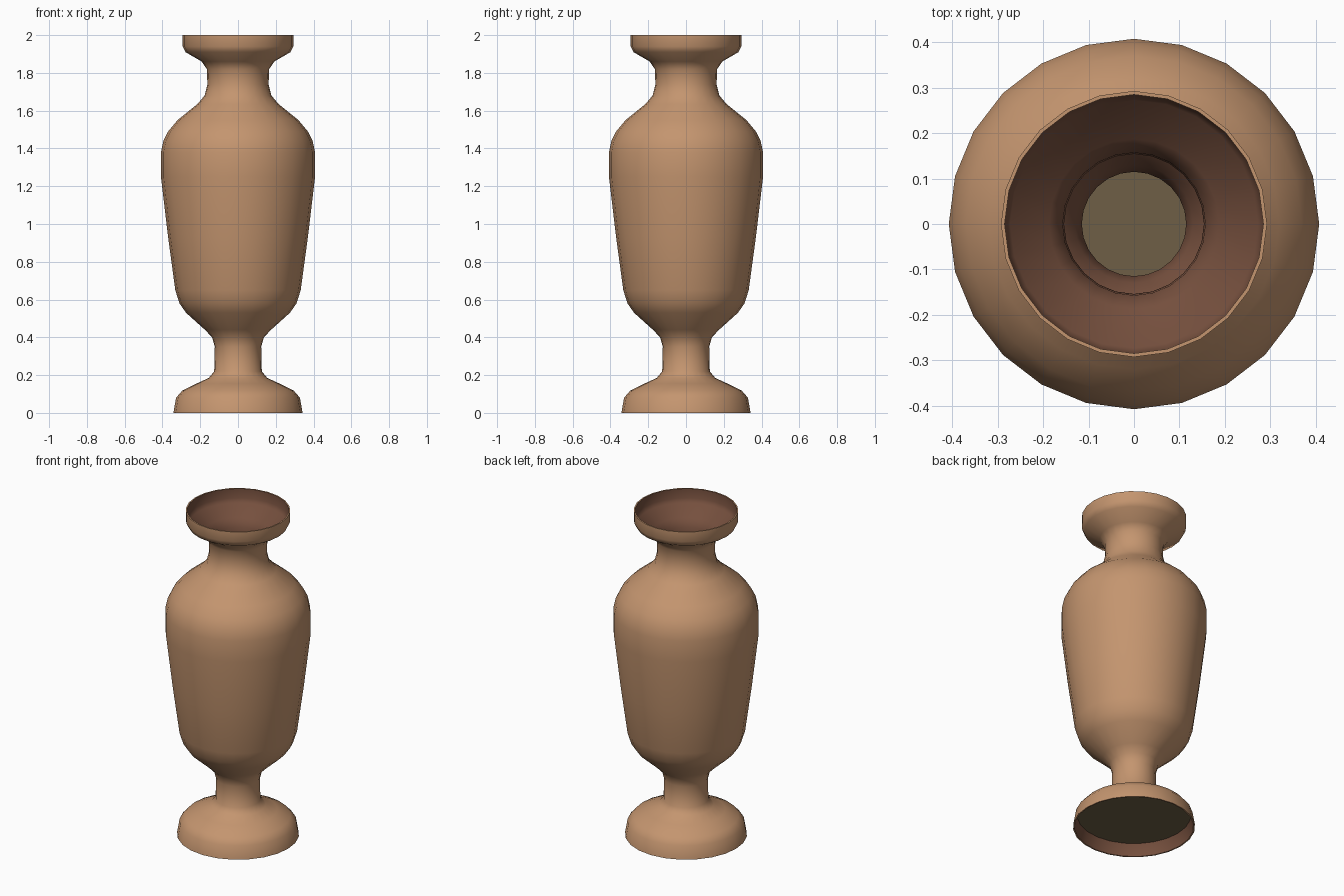
import bpy, bmesh, math
from mathutils import Vector

if "Cube" in bpy.data.objects:
    bpy.data.objects.remove(bpy.data.objects["Cube"])

SIDES = 24
WALL = 0.008


def material(name, srgb):
    lin = [((c / 255 + 0.055) / 1.055) ** 2.4 for c in srgb]
    m = bpy.data.materials.new(name)
    m.diffuse_color = (*lin, 1)
    m.use_nodes = True
    m.node_tree.nodes["Principled BSDF"].inputs["Base Color"].default_value = m.diffuse_color
    return m


clay = material("tan clay", (196, 149, 111))
lining = material("red brown lining", (118, 80, 62))
olive = material("olive floor", (110, 95, 70))


def lathe(name, profile, mats, inner_from=None, closed=False):
    """Spin (radius, z) points round z; segments from inner_from on use material 1."""
    bm = bmesh.new()
    rings = []
    for r, z in profile:
        rings.append([bm.verts.new((r * math.cos(2 * math.pi * i / SIDES),
                                    r * math.sin(2 * math.pi * i / SIDES), z))
                      for i in range(SIDES)])
    n = len(rings)
    for k in range(n if closed else n - 1):
        a, b = rings[k], rings[(k + 1) % n]
        for i in range(SIDES):
            j = (i + 1) % SIDES
            f = bm.faces.new((a[i], a[j], b[j], b[i]))
            if inner_from is not None and inner_from <= k < n - 1:
                f.material_index = 1
    if not closed:
        bm.faces.new(rings[0][::-1])
        bm.faces.new(rings[-1])
    me = bpy.data.meshes.new(name)
    bm.to_mesh(me)
    bm.free()
    for m in mats:
        me.materials.append(m)
    ob = bpy.data.objects.new(name, me)
    bpy.context.collection.objects.link(ob)
    bpy.ops.object.select_all(action='DESELECT')
    ob.select_set(True)
    bpy.context.view_layer.objects.active = ob
    bpy.ops.object.shade_smooth_by_angle(angle=math.radians(40))
    return ob


# Outer silhouette from foot to lip
outer = [(0.342, 0.0), (0.328, 0.08), (0.295, 0.118), (0.22, 0.155),
         (0.155, 0.185), (0.126, 0.22), (0.123, 0.35), (0.137, 0.40),
         (0.175, 0.44), (0.275, 0.53), (0.31, 0.58), (0.332, 0.65),
         (0.37, 0.93), (0.408, 1.25), (0.408, 1.38), (0.395, 1.44),
         (0.37, 1.49), (0.32, 1.55), (0.215, 1.635), (0.177, 1.68),
         (0.162, 1.74), (0.165, 1.82), (0.192, 1.86), (0.278, 1.91),
         (0.293, 1.94), (0.293, 2.0)]

# Thin inner wall, offset along the profile normal
inner = []
for k, (r, z) in enumerate(outer):
    a, b = outer[max(k - 1, 0)], outer[min(k + 1, len(outer) - 1)]
    t = Vector((b[0] - a[0], b[1] - a[1])).normalized()
    end = k in (0, len(outer) - 1)
    inner.append((r - WALL * (1 if end else t.y), z if end else z + WALL * t.x))

# Vase shell: clay outside and on the rims, red brown inside
lathe("vase_shell", outer + inner[::-1], [clay, lining],
      inner_from=len(outer), closed=True)

# Floor disc closing the hollow foot
lathe("foot_floor", [(0.319, 0.075), (0.319, 0.08)], [olive])
